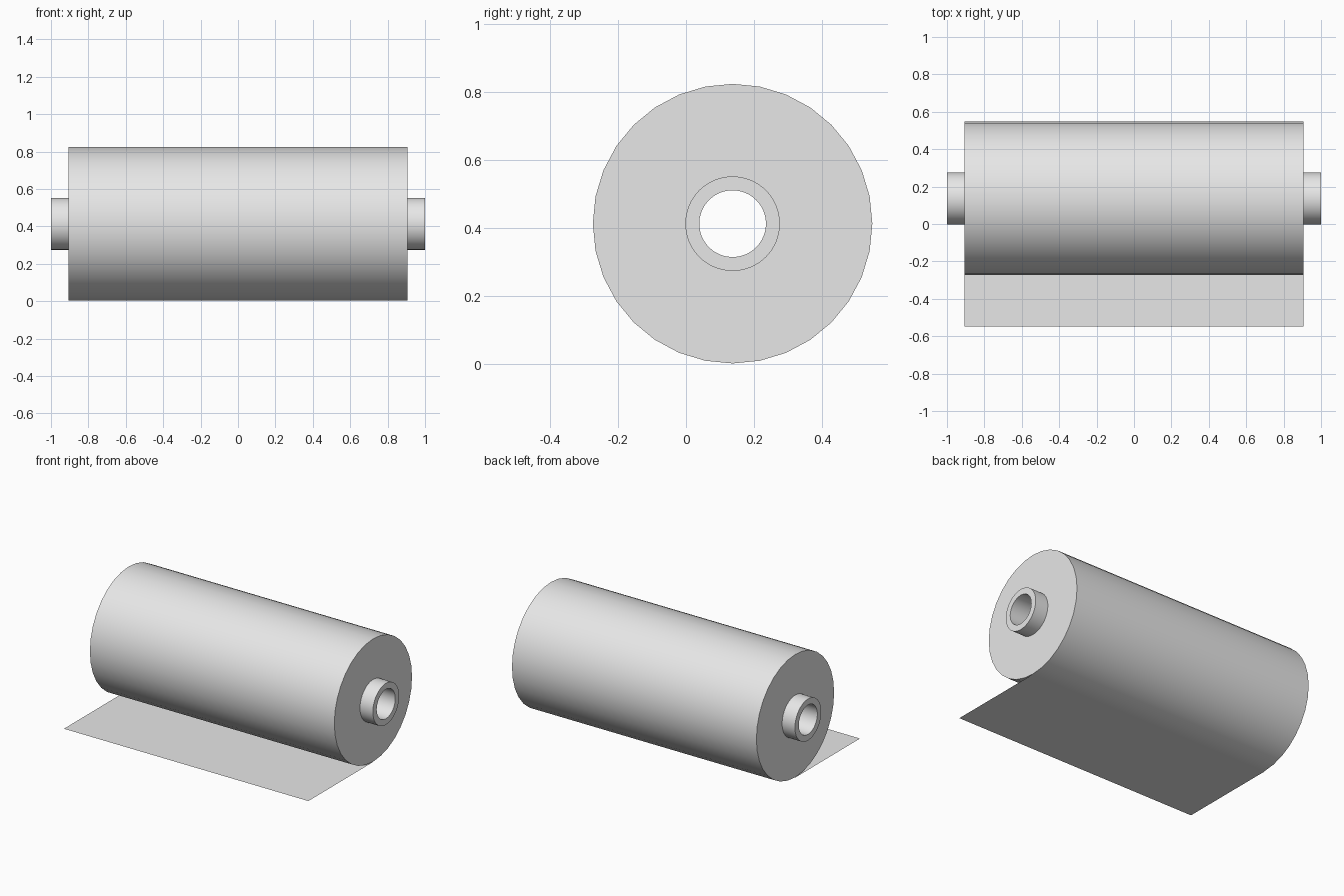
import bpy, bmesh, math

cube = bpy.data.objects.get("Cube")
if cube:
    bpy.data.objects.remove(cube, do_unlink=True)

grey = bpy.data.materials.new("light_grey")
grey.use_nodes = True
colour = (0.8, 0.8, 0.8, 1)
grey.diffuse_color = colour
grey.node_tree.nodes["Principled BSDF"].inputs["Base Color"].default_value = colour

AXIS_Y, AXIS_Z = 0.137, 0.4135
ROLL_R, ROLL_X = 0.411, 0.905


def add_object(name, bm):
    mesh = bpy.data.meshes.new(name)
    bm.to_mesh(mesh)
    bm.free()
    mesh.materials.append(grey)
    obj = bpy.data.objects.new(name, mesh)
    bpy.context.collection.objects.link(obj)
    return obj


def lathe_x(name, profile, sides, closed):
    """Spin (x, radius) points around the horizontal roll axis."""
    bm = bmesh.new()
    rings = []
    for x, r in profile:
        ring = []
        for i in range(sides):
            a = math.tau * i / sides
            ring.append(bm.verts.new((x, AXIS_Y + r * math.sin(a), AXIS_Z + r * math.cos(a))))
        rings.append(ring)
    pairs = list(zip(rings, rings[1:]))
    if closed:
        pairs.append((rings[-1], rings[0]))
    for a, b in pairs:
        for i in range(sides):
            j = (i + 1) % sides
            bm.faces.new((a[i], b[i], b[j], a[j]))
    bmesh.ops.recalc_face_normals(bm, faces=bm.faces)
    obj = add_object(name, bm)
    bpy.ops.object.select_all(action="DESELECT")
    obj.select_set(True)
    bpy.context.view_layer.objects.active = obj
    bpy.ops.object.shade_smooth_by_angle(angle=math.radians(30))
    return obj


# Wound material with ring-shaped ends; its inner wall sits inside the core wall
lathe_x("wound_roll", [(-ROLL_X, 0.125), (-ROLL_X, ROLL_R), (ROLL_X, ROLL_R), (ROLL_X, 0.125)], 32, True)

# Hollow core tube sticking out at both ends
lathe_x("core_tube", [(-1, 0.098), (-1, 0.139), (1, 0.139), (1, 0.098)], 64, True)

# Loose sheet lying flat in front, meeting the roll underneath
bm = bmesh.new()
front_y = -(AXIS_Y + ROLL_R)
bm.faces.new([bm.verts.new((x, y, 0)) for x, y in (
    (-ROLL_X, front_y), (ROLL_X, front_y), (ROLL_X, AXIS_Y), (-ROLL_X, AXIS_Y))])
add_object("loose_sheet", bm)
